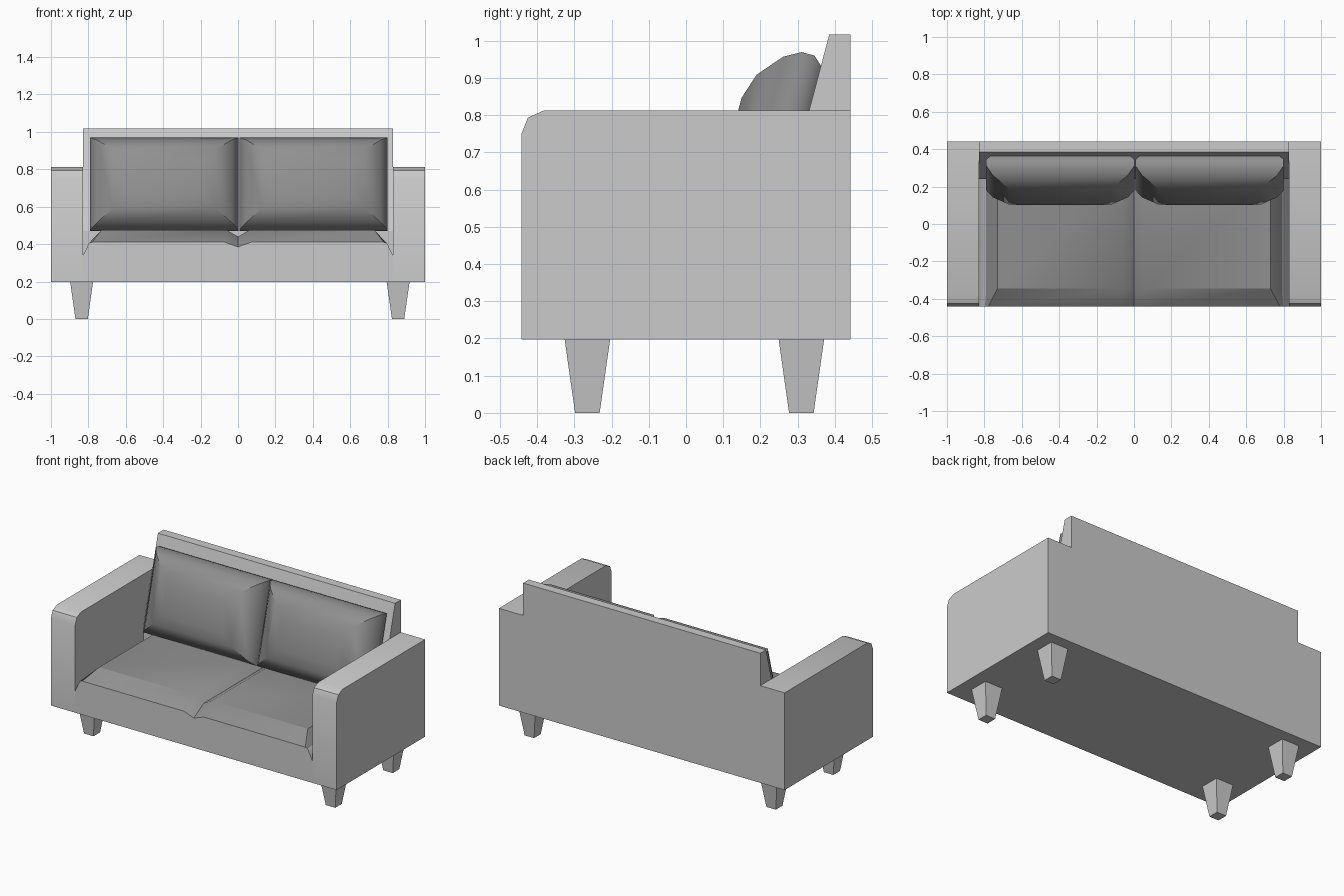
import bpy, bmesh, math
from mathutils import Vector

if "Cube" in bpy.data.objects:
    bpy.data.objects.remove(bpy.data.objects["Cube"])


def material(name, grey):
    m = bpy.data.materials.new(name)
    m.diffuse_color = (grey, grey, grey, 1)
    m.use_nodes = True
    m.node_tree.nodes["Principled BSDF"].inputs["Base Color"].default_value = m.diffuse_color
    return m


BODY = material("body_grey", 0.56)
CUSHION = material("cushion_grey", 0.28)


def loft(name, rings, smooth=None, mat=BODY):
    """Skin matching closed rings of points and cap both ends."""
    bm = bmesh.new()
    vs = [[bm.verts.new(p) for p in ring] for ring in rings]
    n = len(vs[0])
    for a, b in zip(vs, vs[1:]):
        for i in range(n):
            j = (i + 1) % n
            bm.faces.new((a[i], a[j], b[j], b[i]))
    bm.faces.new(vs[0])
    bm.faces.new(vs[-1][::-1])
    bmesh.ops.recalc_face_normals(bm, faces=bm.faces)
    me = bpy.data.meshes.new(name)
    bm.to_mesh(me)
    bm.free()
    me.materials.append(mat)
    ob = bpy.data.objects.new(name, me)
    bpy.context.collection.objects.link(ob)
    if smooth:
        bpy.ops.object.select_all(action='DESELECT')
        ob.select_set(True)
        bpy.context.view_layer.objects.active = ob
        bpy.ops.object.shade_smooth_by_angle(angle=math.radians(smooth))
    return ob


def extrude_x(name, profile, x0, x1, smooth=None):
    return loft(name, [[(x, y, z) for y, z in profile] for x in (x0, x1)], smooth)


FLOOR = 0.197   # underside of the body
INNER = 0.83    # inner face of the arms
DEPTH = 0.442   # half depth

# Arms with a rounded front top edge
arm = [(-DEPTH, FLOOR), (-DEPTH, 0.75), (-0.425, 0.793), (-0.383, 0.812),
       (DEPTH, 0.812), (DEPTH, FLOOR)]
for side, s in (("left", -1), ("right", 1)):
    extrude_x(side + "_arm", arm, s * INNER, s, 40)

# Backrest with a sloping front
extrude_x("backrest", [(DEPTH, FLOOR), (DEPTH, 1.017), (0.385, 1.017),
                       (0.24, 0.471), (0.24, FLOOR)], -INNER, INNER)


# Base and seat: two cushions with a valley between and sloping edges
def seat_ring(y, half):
    half = half + [(INNER, 0.335), (INNER, FLOOR)]
    pts = half + [(-x, z) for x, z in reversed(half[1:])]
    return [(x, y, z) for x, z in pts]


front = [(0, 0.385), (0.07, 0.41), (0.78, 0.41), (0.797, 0.405)]
top = [(0, 0.44), (0.06, 0.475), (0.73, 0.475), (0.79, 0.41)]
seat = loft("seat", [seat_ring(-DEPTH, front), seat_ring(-0.345, top), seat_ring(0.24, top)], 32)

# Cushion tops are darker than the base
seat.data.materials.append(CUSHION)
for p in seat.data.polygons:
    if p.normal.z > 0.2 and abs(p.center.x) < 0.8:
        p.material_index = 1

# Back cushions: stacked rectangles (depth, x inset, height inset), leaning on the backrest
up = Vector((0, 0.257, 0.966))
out = Vector((0, -0.966, 0.257))
layers = [(0, 0.02, 0.022), (0.024, 0, 0), (0.06, 0, 0), (0.105, 0.035, 0.025),
          (0.161, 0.12, 0.09), (0.184, 0.19, 0.16)]
for side, cx in (("left", -0.394), ("right", 0.404)):
    centre = Vector((cx, 0.33, 0.81)) - 0.105 * up
    rings = []
    for d, dx, dh in layers:
        w, h = 0.396 - dx, 0.254 - dh
        rings.append([centre + Vector((sx * w, 0, 0)) + up * (sz * h) + out * d
                      for sx, sz in ((-1, -1), (1, -1), (1, 1), (-1, 1))])
    loft(side + "_back_cushion", rings, 45, CUSHION)

# Tapered square legs
for row, cy in (("front", -0.265), ("rear", 0.31)):
    for side, cx in (("left", -0.836), ("right", 0.856)):
        loft(f"{row}_{side}_leg",
             [[(cx + sx * r, cy + sy * r, z)
               for sx, sy in ((-1, -1), (1, -1), (1, 1), (-1, 1))]
              for r, z in ((0.033, 0), (0.061, FLOOR))])
